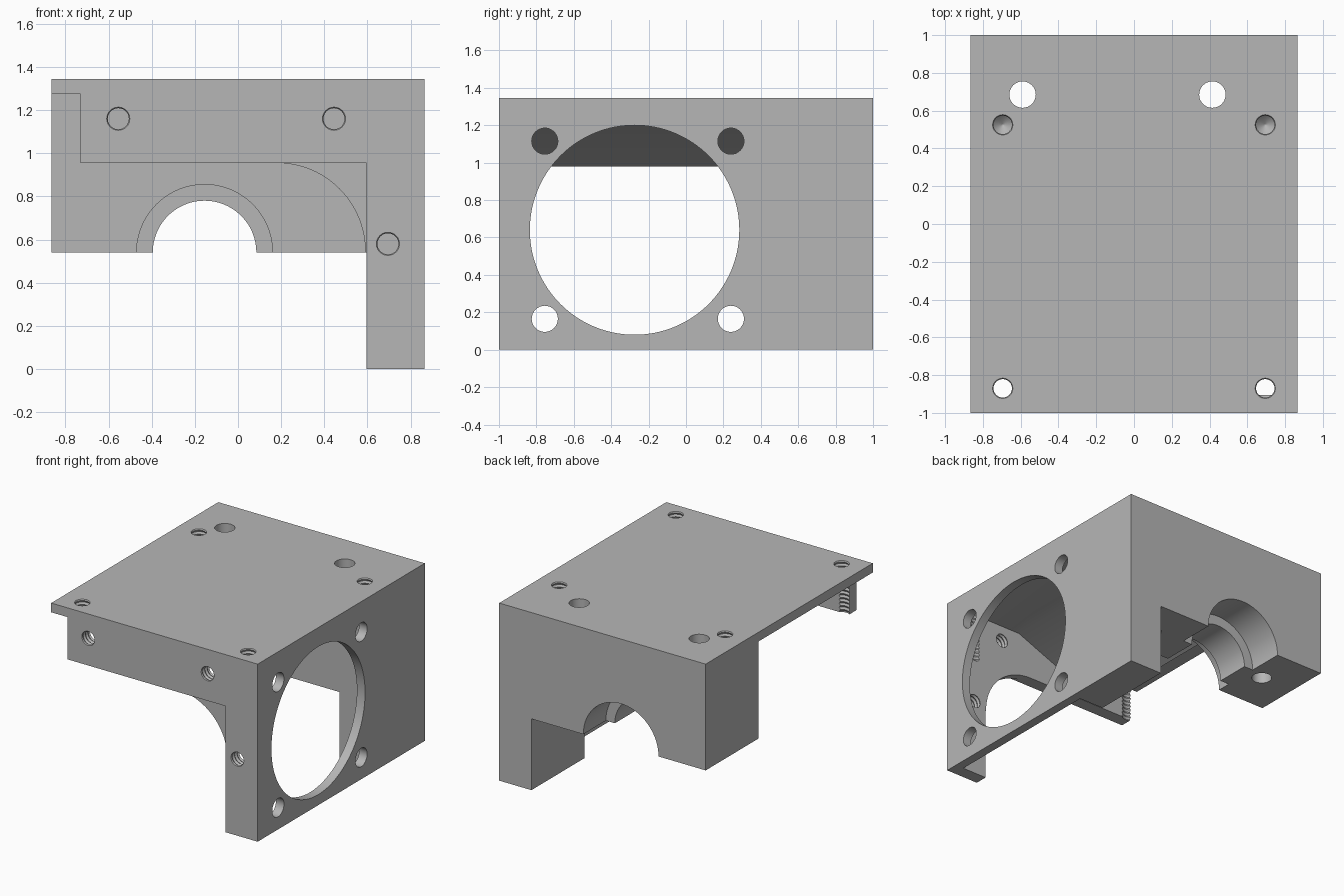
import bpy
import bmesh
import math
from mathutils import Vector

cube = bpy.data.objects.get("Cube")
if cube:
    bpy.data.objects.remove(cube, do_unlink=True)

# Single machined-metal colour
grey = bpy.data.materials.new("plain_grey")
grey.use_nodes = True
colour = (0.47, 0.47, 0.47, 1)
grey.diffuse_color = colour
grey.node_tree.nodes["Principled BSDF"].inputs["Base Color"].default_value = colour


def finish(name, bm):
    bmesh.ops.recalc_face_normals(bm, faces=bm.faces)
    mesh = bpy.data.meshes.new(name)
    bm.to_mesh(mesh)
    bm.free()
    mesh.materials.append(grey)
    obj = bpy.data.objects.new(name, mesh)
    bpy.context.collection.objects.link(obj)
    return obj


def prism(name, profile, y0, y1):
    """Extrude an x-z outline from y0 to y1."""
    bm = bmesh.new()
    face = bm.faces.new([bm.verts.new((x, y0, z)) for x, z in profile])
    ext = bmesh.ops.extrude_face_region(bm, geom=[face])
    moved = [v for v in ext["geom"] if isinstance(v, bmesh.types.BMVert)]
    bmesh.ops.translate(bm, verts=moved, vec=(0, y1 - y0, 0))
    return finish(name, bm)


def lathe(name, profile, start, direction, sides):
    """Turn (radius, distance) pairs about an axis leaving start."""
    turn = Vector((0, 0, 1)).rotation_difference(Vector(direction))
    bm = bmesh.new()
    rings = []
    for r, h in profile:
        ring = []
        for i in range(sides):
            a = math.tau * i / sides
            p = turn @ Vector((r * math.cos(a), r * math.sin(a), h))
            ring.append(bm.verts.new(p + Vector(start)))
        rings.append(ring)
    for low, high in zip(rings, rings[1:]):
        for i in range(sides):
            j = (i + 1) % sides
            bm.faces.new((low[i], low[j], high[j], high[i]))
    bm.faces.new(rings[0])
    bm.faces.new(rings[-1])
    return finish(name, bm)


def cut(body, cutter):
    mod = body.modifiers.new("cut", "BOOLEAN")
    mod.operation = "DIFFERENCE"
    mod.solver = "EXACT"
    mod.object = cutter
    bpy.context.view_layer.objects.active = body
    bpy.ops.object.modifier_apply(modifier=mod.name)
    bpy.data.objects.remove(cutter, do_unlink=True)


def bore(body, r, start, direction, depth, sides=32):
    cut(body, lathe("bore", [(r, 0), (r, depth)], start, direction, sides))


def threaded_hole(body, start, direction, depth, pitch=0.03):
    profile = []
    for i in range(int(depth / pitch)):
        profile += [(0.058, i * pitch), (0.049, (i + 0.5) * pitch)]
    profile.append((0.003, profile[-1][1] + 0.03))
    cut(body, lathe("thread", profile, start, direction, 24))


W, H = 0.865, 1.345          # half width and height
LEG, BASE, ROOF = 0.595, 0.54, 1.275

# Body blank: rear block outline running the full length
bracket = prism("mounting_bracket", [
    (-W, BASE), (LEG, BASE), (LEG, 0), (W, 0), (W, H), (-W, H)], -1, 1)

# Inner pocket, leaving thin top and side plates and a sloped ceiling rib
cut(bracket, prism("pocket", [
    (-1, -0.1), (0.797, -0.1), (0.797, ROOF), (0.29, ROOF),
    (-0.44, 0.98), (-0.44, ROOF), (-1, ROOF)], -0.905, 0.365))

# Opening below the front wall, with a slightly recessed curved gusset
cut(bracket, prism("front_opening", [
    (-1, -0.1), (LEG, -0.1), (LEG, 0.955), (-0.73, 0.955),
    (-0.73, ROOF), (-1, ROOF)], -1.1, -0.97))
arc = [(0.18 + 0.41 * math.cos(t), 0.545 + 0.41 * math.sin(t))
       for t in [math.pi / 2 * i / 24 for i in range(25)]]
cut(bracket, prism("gusset_opening", [
    (-1, -0.1), (0.59, -0.1)] + arc + [
    (-0.73, 0.955), (-0.73, ROOF), (-1, ROOF)], -0.98, -0.85))

# Rear arch, stepped larger at both ends around a middle rib
for r, y0, y1 in ((0.24, 0.3, 1.1), (0.315, 0.3, 0.47), (0.315, 0.73, 1.1)):
    bore(bracket, r, (-0.155, y0, BASE), (0, 1, 0), y1 - y0, 96)

# Side plate: large round opening and four screw holes
bore(bracket, 0.56, (0.75, -0.275, 0.64), (1, 0, 0), 0.2, 128)
for y in (-0.755, 0.24):
    for z in (0.165, 1.115):
        bore(bracket, 0.07, (0.75, y, z), (1, 0, 0), 0.2)

# Plain vertical holes through the rear block
for x in (-0.59, 0.415):
    bore(bracket, 0.07, (x, 0.685, 1.4), (0, 0, -1), 1)

# Threaded holes in the top and the front
for x in (-0.695, 0.695):
    for y in (-0.87, 0.525):
        threaded_hole(bracket, (x, y, 1.352), (0, 0, -1), 0.45)
for x, z in ((-0.555, 1.16), (0.445, 1.16), (0.695, 0.58)):
    threaded_hole(bracket, (x, -1.007, z), (0, 1, 0), 0.16)

# Smooth the bores, keep machined edges sharp
bpy.ops.object.select_all(action="DESELECT")
bracket.select_set(True)
bpy.context.view_layer.objects.active = bracket
bpy.ops.object.shade_smooth_by_angle(angle=math.radians(30))
